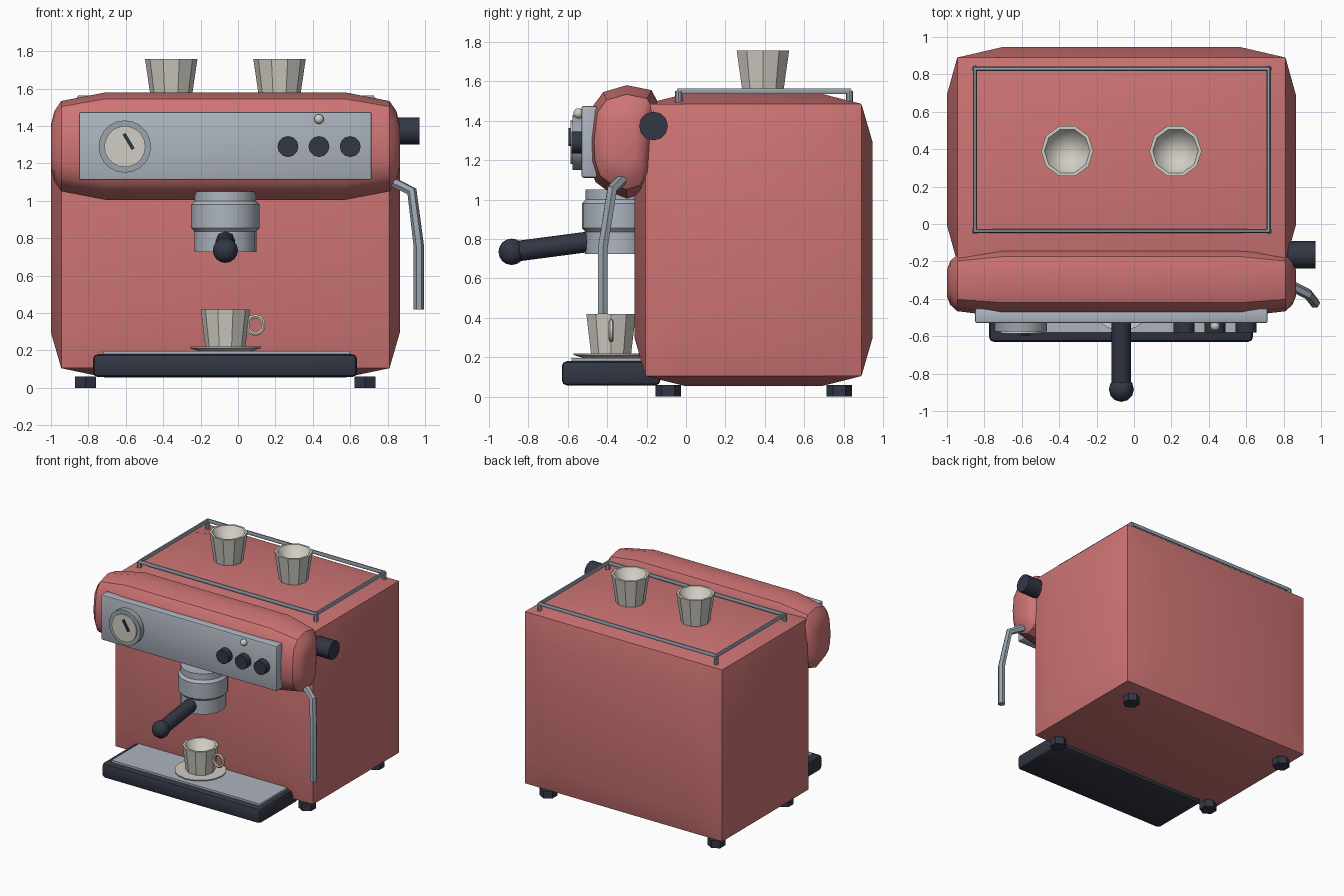
import bpy, bmesh, math
from mathutils import Vector, Matrix

if "Cube" in bpy.data.objects:
    bpy.data.objects.remove(bpy.data.objects["Cube"])

CX = -0.0675  # centre line of the machine


def material(name, rgb):
    m = bpy.data.materials.new(name)
    m.diffuse_color = (*rgb, 1)
    m.use_nodes = True
    m.node_tree.nodes["Principled BSDF"].inputs["Base Color"].default_value = m.diffuse_color
    return m


RED = material("coral_red", (0.62, 0.175, 0.175))
DARK = material("dark_slate", (0.032, 0.038, 0.058))
SILVER = material("silver", (0.42, 0.46, 0.52))
STEEL = material("steel", (0.32, 0.37, 0.42))
CREAM = material("cream", (0.63, 0.61, 0.55))


def finish(name, me, mat, angle=35):
    me.materials.clear()
    me.materials.append(mat)
    me.shade_smooth()
    me.set_sharp_from_angle(angle=math.radians(angle))
    ob = bpy.data.objects.new(name, me)
    bpy.context.collection.objects.link(ob)
    return ob


def from_bm(name, bm, mat, angle=35):
    bmesh.ops.recalc_face_normals(bm, faces=bm.faces[:])
    me = bpy.data.meshes.new(name)
    bm.to_mesh(me)
    bm.free()
    return finish(name, me, mat, angle)


def loft(name, rings, mat):
    """Skin closed rings of equal point count and cap both ends."""
    bm = bmesh.new()
    vs = [[bm.verts.new(p) for p in r] for r in rings]
    n = len(vs[0])
    for a, b in zip(vs, vs[1:]):
        for i in range(n):
            j = (i + 1) % n
            bm.faces.new((a[i], a[j], b[j], b[i]))
    bm.faces.new(vs[0])
    bm.faces.new(vs[-1])
    return from_bm(name, bm, mat)


def lathe(name, profile, n, mat, loc, axis="Z", turn=0.0, angle=35):
    """Revolve (radius, height) points; axis -Y or X tips it over."""
    bm = bmesh.new()
    rings = []
    for r, h in profile:
        if r == 0:
            rings.append([bm.verts.new((0, 0, h))] * n)
        else:
            rings.append([bm.verts.new((r * math.cos(turn + math.tau * i / n),
                                        r * math.sin(turn + math.tau * i / n), h)) for i in range(n)])
    for a, b in zip(rings, rings[1:]):
        for i in range(n):
            j = (i + 1) % n
            quad = list(dict.fromkeys((a[i], a[j], b[j], b[i])))
            bm.faces.new(quad)
    rot = {"Z": Matrix(), "-Y": Matrix.Rotation(math.pi / 2, 4, "X"),
           "X": Matrix.Rotation(math.pi / 2, 4, "Y")}[axis]
    bm.transform(Matrix.Translation(loc) @ rot)
    return from_bm(name, bm, mat, angle)


def cylinder(name, r, h, n, mat, loc, axis="Z", turn=0.0):
    return lathe(name, [(0, 0), (r, 0), (r, h), (0, h)], n, mat, loc, axis, turn)


def box(name, lo, hi, mat, bevel=0.0, tilt=0.0):
    lo, hi = Vector(lo), Vector(hi)
    bm = bmesh.new()
    bmesh.ops.create_cube(bm, size=1)
    bmesh.ops.scale(bm, vec=hi - lo, verts=bm.verts[:])
    if bevel:
        bmesh.ops.bevel(bm, geom=bm.edges[:], offset=bevel, segments=2, profile=0.5, affect="EDGES")
    bm.transform(Matrix.Translation((lo + hi) / 2) @ Matrix.Rotation(tilt, 4, "Y"))
    return from_bm(name, bm, mat)


def tube(name, pts, r, mat, res=1, closed=False):
    cu = bpy.data.curves.new(name, "CURVE")
    cu.dimensions = "3D"
    cu.bevel_depth, cu.bevel_resolution, cu.use_fill_caps = r, res, True
    sp = cu.splines.new("POLY")
    sp.points.add(len(pts) - 1)
    for p, co in zip(sp.points, pts):
        p.co = (*co, 1)
    sp.use_cyclic_u = closed
    tmp = bpy.data.objects.new(name + "_path", cu)
    bpy.context.collection.objects.link(tmp)
    bpy.context.view_layer.update()
    me = bpy.data.meshes.new_from_object(tmp.evaluated_get(bpy.context.evaluated_depsgraph_get()))
    bpy.data.objects.remove(tmp)
    return finish(name, me, mat, 50)


# Body: 3x3 cube whose faces bulge past its crisp edges
bm = bmesh.new()
bmesh.ops.create_cube(bm, size=2)
bmesh.ops.subdivide_edges(bm, edges=bm.edges[:], cuts=2, use_grid_fill=True)
FULL, EDGE, INNER = (0.9325, 0.6025, 0.74), (0.8775, 0.5475, 0.69), (0.64, 0.35, 0.5)
for v in bm.verts:
    ext = [abs(c) > 0.9 for c in v.co]
    size = FULL if sum(ext) == 1 else EDGE
    v.co = [math.copysign(size[k] if ext[k] else INNER[k], v.co[k]) for k in range(3)]
bm.transform(Matrix.Translation((CX, 0.3425, 0.795)))
from_bm("body", bm, RED)

# Head: rounded profile lofted along x with domed ends
prof = [(-0.30, 1.58), (-0.42, 1.545), (-0.475, 1.47), (-0.495, 1.30), (-0.49, 1.18),
        (-0.46, 1.09), (-0.40, 1.045), (-0.30, 1.005), (-0.22, 1.03), (-0.17, 1.11),
        (-0.155, 1.30), (-0.135, 1.48), (-0.175, 1.555)]
half = [(0.9325, 0.4), (0.915, 0.65), (0.8775, 0.84), (0.64, 1.0)]
stations = [(-x, s) for x, s in half] + [(x, s) for x, s in reversed(half)]
loft("head", [[(CX + x, -0.315 + (y + 0.315) * s, 1.29 + (z - 1.29) * s) for y, z in prof]
              for x, s in stations], RED)

# Control panel with gauge, buttons and lamp
box("control_panel", (-0.85, -0.53, 1.11), (0.715, -0.45, 1.475), SILVER, 0.012)
GX, GZ = -0.605, 1.29
cylinder("gauge_bezel", 0.14, 0.06, 20, STEEL, (GX, -0.515, GZ), "-Y")
cylinder("gauge_face", 0.11, 0.03, 20, CREAM, (GX, -0.555, GZ), "-Y")
box("gauge_needle", (-0.594, -0.595, 1.27), (-0.576, -0.58, 1.365), DARK, tilt=math.radians(-31))
for i, x in enumerate((0.267, 0.433, 0.6)):
    cylinder(f"button_{i + 1}", 0.056, 0.06, 12, DARK, (x, -0.52, 1.29), "-Y")


def ball(name, r, loc, mat):
    b = bmesh.new()
    bmesh.ops.create_uvsphere(b, u_segments=12, v_segments=8, radius=r)
    b.transform(Matrix.Translation(loc))
    return from_bm(name, b, mat, 50)


ball("indicator_lamp", 0.026, (0.433, -0.545, 1.437), CREAM)

# Steam knob and wand
cylinder("steam_knob", 0.073, 0.17, 12, DARK, (0.80, -0.165, 1.373), "X")
tube("steam_wand", [(0.80, -0.31, 1.115), (0.93, -0.375, 1.05), (0.967, -0.422, 0.755),
                    (0.967, -0.422, 0.42)], 0.028, STEEL)

# Brew group, filter holder and its handle
GY = -0.345
lathe("brew_group", [(0, 0.83), (0.16, 0.83), (0.183, 0.855), (0.183, 0.98), (0.165, 1.0),
                     (0.165, 1.05), (0, 1.05)], 20, SILVER, (CX, GY, 0))
cylinder("filter_holder", 0.166, 0.125, 20, SILVER, (CX, GY, 0.725))
tube("holder_handle", [(CX, -0.44, 0.793), (CX, -0.88, 0.735)], 0.052, DARK, res=2)
ball("handle_end", 0.067, (CX, -0.884, 0.735), DARK)

# Drip tray
box("drip_tray", (-0.775, -0.63, 0.058), (0.636, -0.13, 0.18), DARK, 0.025)
box("drip_plate", (-0.72, -0.58, 0.16), (0.60, -0.2, 0.196), SILVER)


# Cups
def cup(name, loc, h, r):
    lathe(name, [(0, 0), (0.107, 0), (r, h), (r - 0.018, h), (0, 0.04)], 10, CREAM, loc)


CUP_Y = -0.38
lathe("saucer", [(0, 0), (0.14, 0), (0.19, 0.016), (0.19, 0.024), (0, 0.024)], 16, CREAM,
      (CX, CUP_Y, 0.196))
cup("coffee_cup", (CX, CUP_Y, 0.218), 0.202, 0.132)
tube("cup_handle", [(0.093 + 0.043 * math.cos(math.tau * i / 12), CUP_Y,
                     0.335 + 0.048 * math.sin(math.tau * i / 12)) for i in range(12)],
     0.012, CREAM, closed=True)
for side, x in (("left", -0.357), ("right", 0.222)):
    cup(f"spare_cup_{side}", (x, 0.39, 1.533), 0.224, 0.14)

# Cup rail with corner posts
X0, X1, Y0, Y1 = -0.85, 0.72, -0.037, 0.83
tube("cup_rail", [(X0, Y0, 1.55), (X1, Y0, 1.55), (X1, Y1, 1.55), (X0, Y1, 1.55)], 0.016, STEEL,
     closed=True)
for i, (x, y) in enumerate(((X0, Y0), (X1, Y0), (X1, Y1), (X0, Y1))):
    cylinder(f"rail_post_{i + 1}", 0.018, 0.07, 8, STEEL, (x, y, 1.48))

# Feet
for fx, x in (("left", CX - 0.747), ("right", CX + 0.747)):
    for fy, y in (("front", -0.09), ("back", 0.777)):
        cylinder(f"{fy}_{fx}_foot", 0.065, 0.06, 6, DARK, (x, y, 0), turn=math.pi / 2)
